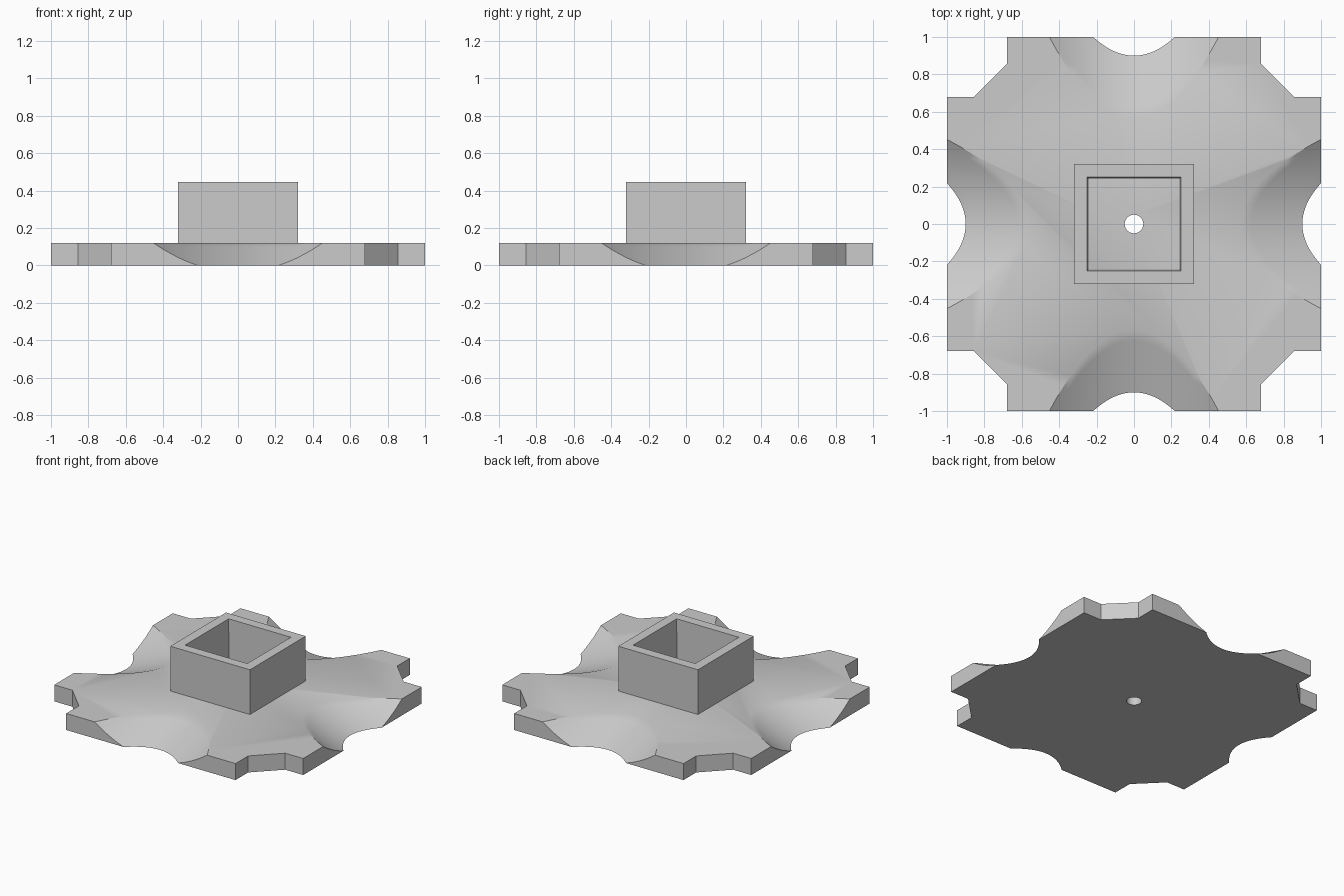
import bpy
import bmesh
import math
from mathutils import Matrix

cube = bpy.data.objects.get("Cube")
if cube:
    bpy.data.objects.remove(cube, do_unlink=True)

GREY = (0.6, 0.6, 0.6, 1.0)
grey = bpy.data.materials.new("plain grey")
grey.use_nodes = True
grey.diffuse_color = GREY
grey.node_tree.nodes["Principled BSDF"].inputs["Base Color"].default_value = GREY

PLATE = 0.12      # plate thickness
CURVE = 2.1       # scoop parabola coefficient
ARC = 24          # segments across a scoop
LEVELS = 6        # rings through the thickness


def finish(bm, name):
    bmesh.ops.recalc_face_normals(bm, faces=bm.faces)
    mesh = bpy.data.meshes.new(name)
    bm.to_mesh(mesh)
    bm.free()
    mesh.materials.append(grey)
    obj = bpy.data.objects.new(name, mesh)
    bpy.context.collection.objects.link(obj)
    return obj


def bridge(bm, low, high):
    for i in range(len(low)):
        j = (i + 1) % len(low)
        bm.faces.new((low[i], low[j], high[j], high[i]))


def ring(bm, points, z):
    return [bm.verts.new((x, y, z)) for x, y in points]


def square(h):
    return [(-h, -h), (h, -h), (h, h), (-h, h)]


def outline(z):
    """Plate section at height z: one scoop and one notched corner, four times."""
    depth = 0.1 + 0.33 * z / PLATE
    half = math.sqrt(depth / CURVE)
    quarter = []
    for i in range(ARC + 1):
        x = half * (2 * i / ARC - 1)
        quarter.append((x, -1 + depth - CURVE * x * x))
    quarter += [(0.68, -1), (0.68, -0.855), (0.855, -0.68), (1, -0.68)]
    points = []
    for k in range(4):
        c, s = round(math.cos(k * math.pi / 2)), round(math.sin(k * math.pi / 2))
        points += [(c * x - s * y, s * x + c * y) for x, y in quarter]
    return points


# Base plate with four sloping scoops and notched corners
bm = bmesh.new()
rings = []
for i in range(LEVELS + 1):
    z = PLATE * i / LEVELS
    rings.append(ring(bm, outline(z), z))
for low, high in zip(rings, rings[1:]):
    bridge(bm, low, high)
bm.faces.new(rings[0][::-1])
bm.faces.new(rings[-1])
plate = finish(bm, "base_plate")

# Round hole through the middle of the plate
bm = bmesh.new()
bmesh.ops.create_cone(bm, cap_ends=True, segments=32, radius1=0.05, radius2=0.05,
                      depth=0.4, matrix=Matrix.Translation((0, 0, 0.05)))
cutter = finish(bm, "hole_cutter")
cutter.hide_render = True
cut = plate.modifiers.new("centre hole", 'BOOLEAN')
cut.operation = 'DIFFERENCE'
cut.solver = 'EXACT'
cut.object = cutter
bpy.ops.object.select_all(action='DESELECT')
bpy.context.view_layer.objects.active = plate
plate.select_set(True)
bpy.ops.object.modifier_apply(modifier=cut.name)
bpy.data.objects.remove(cutter, do_unlink=True)
bpy.ops.object.shade_smooth_by_angle(angle=math.radians(32))

# Square socket: outer wall, rim and slightly tapered inner wall
bm = bmesh.new()
walls = [ring(bm, square(h), z) for h, z in
         ((0.32, PLATE), (0.32, 0.445), (0.25, 0.445), (0.243, PLATE))]
for a, b in zip(walls, walls[1:] + walls[:1]):
    bridge(bm, a, b)
finish(bm, "square_socket")
